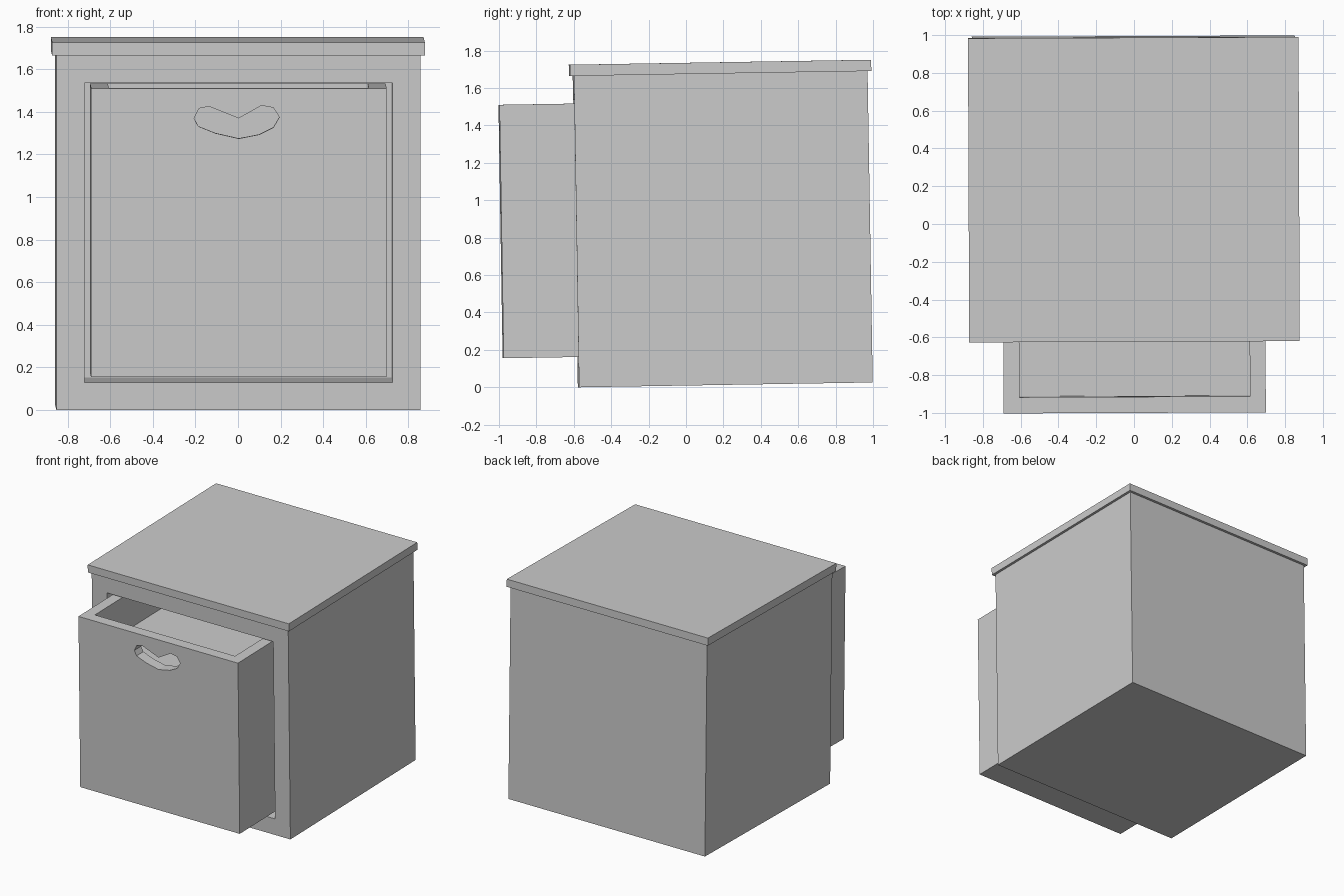
import bpy, bmesh
from mathutils import Matrix, Vector

if "Cube" in bpy.data.objects:
    bpy.data.objects.remove(bpy.data.objects["Cube"])

# The whole cabinet leans back very slightly; parts are built square, then tilted
TILT = (Matrix.Rotation(0.004, 4, 'Z') @ Matrix.Translation((0, -0.575, 0))
        @ Matrix.Rotation(0.0165, 4, 'X'))


def finish(name, bm):
    bmesh.ops.recalc_face_normals(bm, faces=bm.faces[:])
    mesh = bpy.data.meshes.new(name)
    bm.to_mesh(mesh)
    bm.free()
    obj = bpy.data.objects.new(name, mesh)
    bpy.context.collection.objects.link(obj)
    obj.matrix_world = TILT
    return obj


def box(name, half_x, y0, y1, z0, z1):
    bm = bmesh.new()
    bmesh.ops.create_cube(bm, size=1)
    for v in bm.verts:
        v.co = Vector((v.co.x * 2 * half_x, y0 + (v.co.y + .5) * (y1 - y0),
                       z0 + (v.co.z + .5) * (z1 - z0)))
    return finish(name, bm)


def prism(name, outline, y0, y1):
    bm = bmesh.new()
    face = bm.faces.new([bm.verts.new((x, y0, z)) for x, z in outline])
    ext = bmesh.ops.extrude_face_region(bm, geom=[face], use_keep_orig=True)
    verts = [g for g in ext['geom'] if isinstance(g, bmesh.types.BMVert)]
    bmesh.ops.translate(bm, vec=(0, y1 - y0, 0), verts=verts)
    return finish(name, bm)


def cut(obj, cutter):
    cutter.hide_render = True
    mod = obj.modifiers.new("cut", 'BOOLEAN')
    mod.operation = 'DIFFERENCE'
    mod.solver = 'EXACT'
    mod.object = cutter
    bpy.context.view_layer.objects.active = obj
    bpy.ops.object.modifier_apply(modifier=mod.name)
    bpy.data.objects.remove(cutter)


# Cabinet body with the drawer cavity
body = box("cabinet_body", 0.855, 0, 1.57, 0, 1.665)
cut(body, box("cavity_cutter", 0.723, -0.1, 1.44, 0.128, 1.535))

# Overhanging top slab
box("cabinet_top", 0.875, -0.02, 1.59, 1.665, 1.725)

# Pulled-out drawer with a shallow tray
drawer = box("drawer", 0.694, -0.40, 1.0, 0.162, 1.517)
cut(drawer, box("tray_cutter", 0.61, -0.315, 0.915, 1.235, 1.7))

# Bean-shaped finger hole through the drawer front
grip = [(-.21, 1.376), (-.187, 1.422), (-.14, 1.432), (0, 1.376), (.106, 1.436),
        (.162, 1.426), (.19, 1.381), (.162, 1.333), (.096, 1.30), (0, 1.281),
        (-.11, 1.306), (-.19, 1.338)]
cut(drawer, prism("grip_cutter", grip, -0.5, -0.25))
